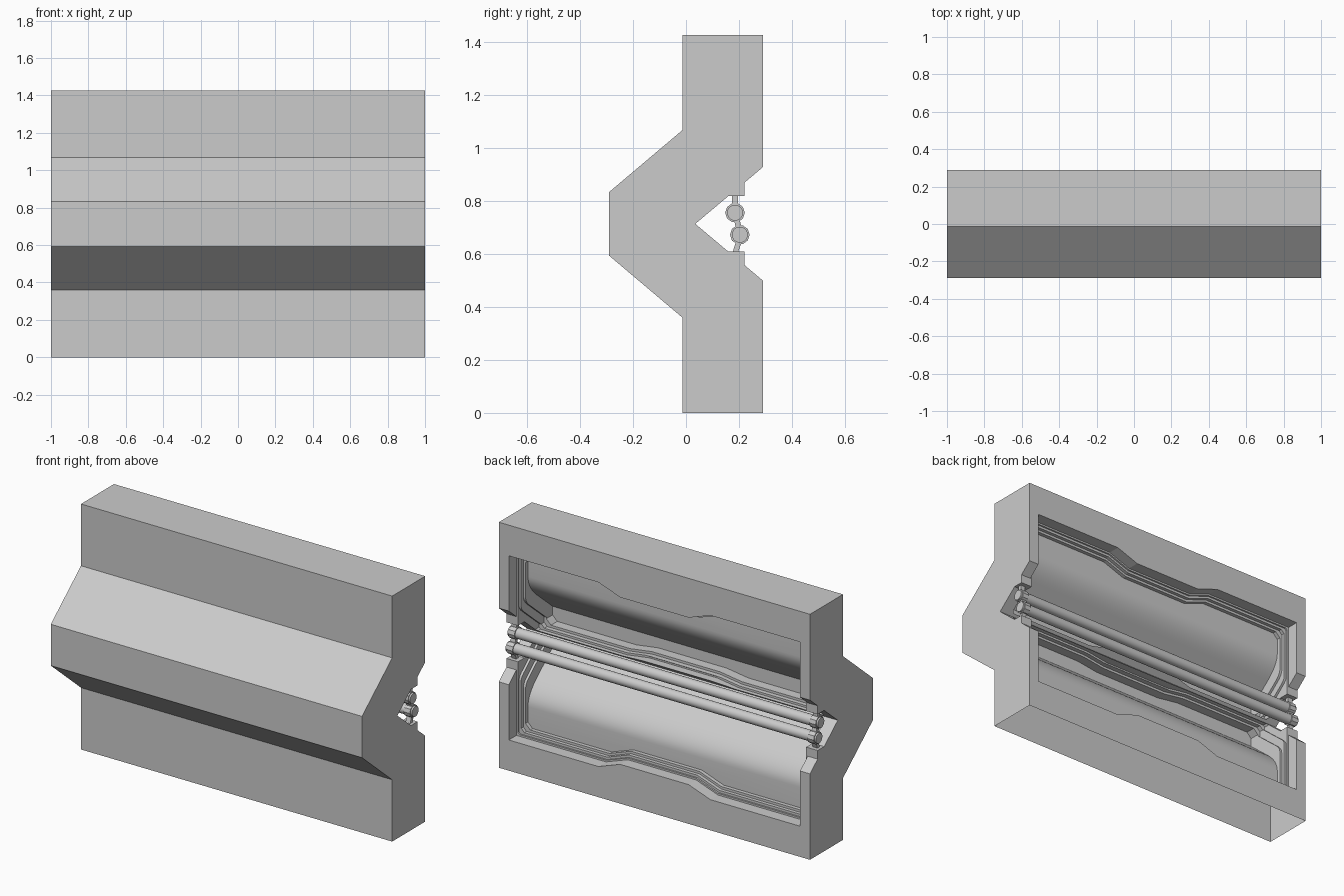
import bpy, bmesh, math
from mathutils import Vector

cube = bpy.data.objects.get("Cube")
if cube:
    bpy.data.objects.remove(cube, do_unlink=True)

MID = 0.713          # height of the hinge line
grey = bpy.data.materials.new("plain_grey")
grey.use_nodes = True
grey.diffuse_color = (0.6, 0.6, 0.6, 1)
grey.node_tree.nodes["Principled BSDF"].inputs["Base Color"].default_value = (0.6, 0.6, 0.6, 1)


def prism(name, pts, axis, lo, hi):
    """Extrude an outline: axis 'x' takes (y, z) points, axis 'y' takes (x, z)."""
    place = (lambda a, b: (lo, a, b)) if axis == "x" else (lambda a, b: (a, lo, b))
    bm = bmesh.new()
    face = bm.faces.new([bm.verts.new(place(*p)) for p in pts])
    new = bmesh.ops.extrude_face_region(bm, geom=[face])["geom"]
    step = Vector((hi - lo, 0, 0)) if axis == "x" else Vector((0, hi - lo, 0))
    bmesh.ops.translate(bm, vec=step, verts=[g for g in new if isinstance(g, bmesh.types.BMVert)])
    bmesh.ops.recalc_face_normals(bm, faces=bm.faces)
    mesh = bpy.data.meshes.new(name)
    bm.to_mesh(mesh)
    bm.free()
    obj = bpy.data.objects.new(name, mesh)
    bpy.context.collection.objects.link(obj)
    mesh.materials.append(grey)
    return obj


def select(obj):
    bpy.ops.object.select_all(action="DESELECT")
    obj.select_set(True)
    bpy.context.view_layer.objects.active = obj


def boolean(obj, cutter, operation="DIFFERENCE"):
    mod = obj.modifiers.new("cut", "BOOLEAN")
    mod.operation, mod.object, mod.solver = operation, cutter, "EXACT"
    select(obj)
    bpy.ops.object.modifier_apply(modifier=mod.name)
    bpy.data.objects.remove(cutter, do_unlink=True)


def flip(pts):
    """Mirror an outline about the hinge line."""
    return [(a, 2 * MID - b) for a, b in reversed(pts)]


def wave(z, shift):
    """Edge that steps by shift in the middle, from +x to -x."""
    return [(0.36, z), (0.22, z + shift), (-0.22, z + shift), (-0.36, z)]


def bend(a, b, c, n=8):
    """Rounded corner from a to c, pulled toward b."""
    a, b, c = Vector(a), Vector(b), Vector(c)
    return [tuple(a * (1 - t) ** 2 + b * 2 * t * (1 - t) + c * t * t)
            for t in (i / n for i in range(n + 1))]


def basin(d, hinge, r):
    """Outline of the upper basin, inset by d, with cut corners of size r."""
    x, top = 0.936 - d, 1.248 - d
    right = [(x, hinge + r), (x, top - r), (x - r, top)]
    left = [(r - x, top), (-x, top - r), (-x, hinge + r)]
    low = [(r - x, hinge)] + wave(hinge, 0.02)[::-1] + [(x - r, hinge)]
    return right + wave(top, -0.05) + left + low


def basin_floor(y, z, drop, soft):
    """Side profile of a basin: flat at y, then from z sloping down into the hump."""
    low = (y - 1.19 * drop, z - drop)
    return ([(0.4, 1.4), (y, 1.4)] + bend((y, z + soft), (y, z), (y - 1.19 * soft, z - soft))
            + [low, (low[0], MID), (0.4, MID)])


# Folded block with a V notch along the hinge line
upper = [(-0.29, 0.833), (-0.013, 1.067), (-0.013, 1.426), (0.29, 1.426), (0.29, 0.927),
         (0.22, 0.868), (0.22, 0.818), (0.16, 0.818)]
body = prism("folded_block", upper + [(0.035, MID)] + flip(upper), "x", -1, 1)

# Recess in the back
edge = [(0.936, 1.248)] + wave(1.248, -0.05) + [(-0.936, 1.248)]
boolean(body, prism("recess_cutter", edge + flip(edge), "y", 0.22, 0.4))

# Nested basins leave stepped rims around a floor that follows the front
steps = [(0.01, 0.21, 0.91, 0.155, 0.726, 0.01, 0.02),
         (0.024, 0.19, 0.95, 0.16, 0.738, 0.02, 0.03),
         (0.038, 0.168, 1.022, 0.19, 0.752, 0.03, 0.07)]
for fix in (list, flip):
    for inset, y, z, drop, hinge, corner, soft in steps:
        cutter = prism("basin_cutter", fix(basin(inset, hinge, corner)), "y", -0.25, 0.35)
        profile = prism("floor_cutter", fix(basin_floor(y, z, drop, soft)), "x", -0.95, 0.95)
        boolean(cutter, profile, "INTERSECT")
        boolean(body, cutter)

# The block is open underneath
bm = bmesh.new()
bm.from_mesh(body.data)
under = [f for f in bm.faces if f.calc_center_median().z < 0.001]
bmesh.ops.delete(bm, geom=under, context="FACES")
bm.to_mesh(body.data)
bm.free()
select(body)
bpy.ops.object.shade_smooth_by_angle(angle=math.radians(16))


# Twin hinge rods with collars at the ends
def rod(name, y, z, radius, x, length, sides):
    bpy.ops.mesh.primitive_cylinder_add(vertices=sides, radius=radius, depth=length,
                                        location=(x, y, z), rotation=(0, math.pi / 2, 0))
    obj = bpy.context.object
    obj.name = name
    obj.data.materials.append(grey)
    bpy.ops.object.shade_smooth_by_angle(angle=math.radians(30))


for label, y, z in (("upper", 0.185, 0.755), ("lower", 0.203, 0.672)):
    rod(label + "_hinge_rod", y, z, 0.03, 0, 1.995, 20)
    for side in (-1, 1):
        rod(label + "_rod_collar", y, z, 0.037, side * 0.968, 0.04, 10)

# Small brackets that hold the rods to the end walls
stems = {"upper_bracket": [(0.174, 0.823), (0.174, 0.77), (0.196, 0.77), (0.196, 0.823)],
         "middle_bracket": [(0.178, 0.74), (0.19, 0.69), (0.212, 0.69), (0.2, 0.74)],
         "lower_bracket": [(0.175, 0.603), (0.193, 0.66), (0.213, 0.66), (0.207, 0.635), (0.195, 0.603)]}
for name, pts in stems.items():
    for x in (-0.968, 0.968):
        prism(name, pts, "x", x - 0.015, x + 0.015)
